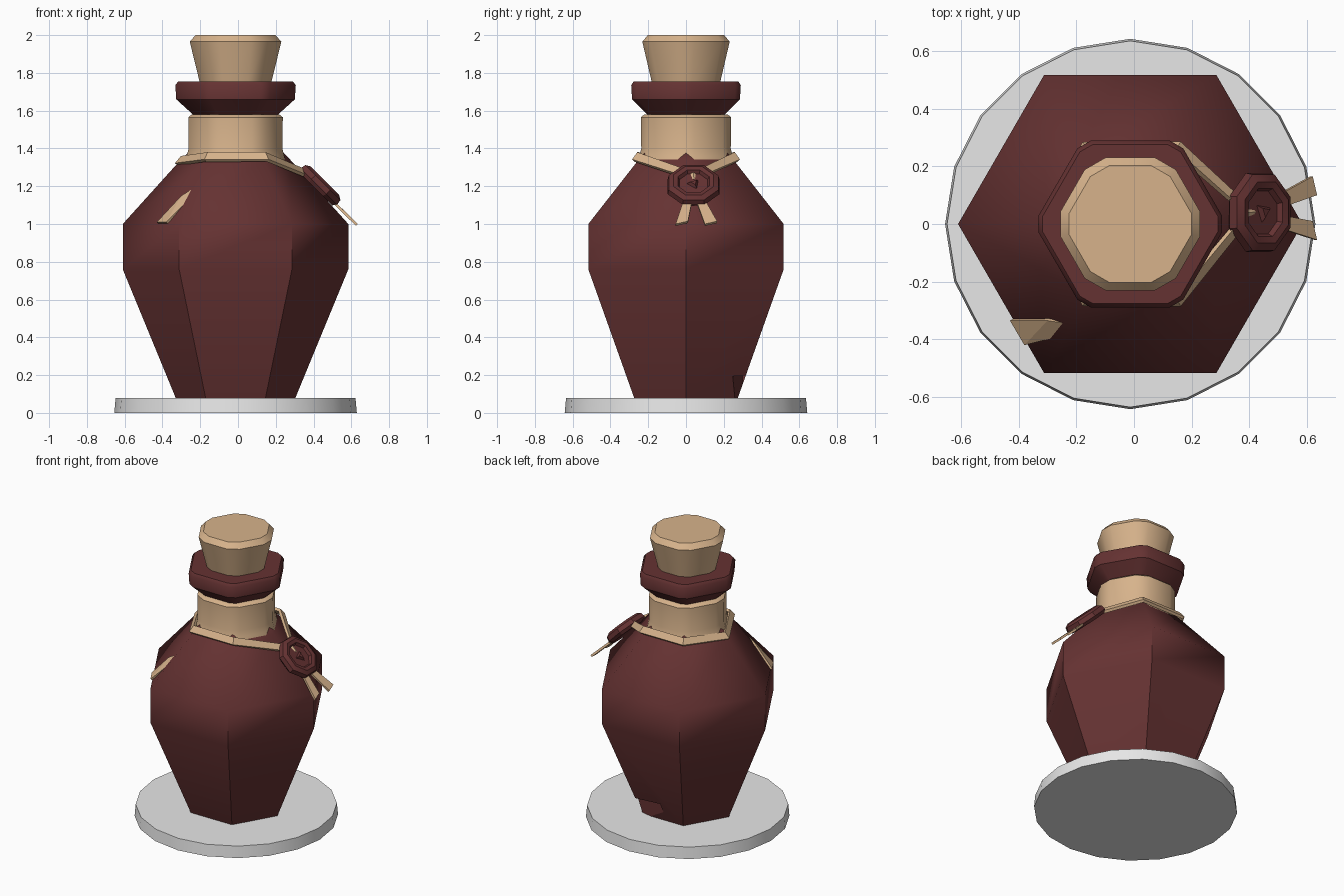
import bpy, bmesh, math
from mathutils import Vector, Matrix

cube = bpy.data.objects.get("Cube")
if cube:
    bpy.data.objects.remove(cube)


def material(name, rgb):
    m = bpy.data.materials.new(name)
    m.use_nodes = True
    m.diffuse_color = (*rgb, 1)
    m.node_tree.nodes["Principled BSDF"].inputs["Base Color"].default_value = (*rgb, 1)
    return m


RED = material("dark red", (0.13, 0.032, 0.032))
TAN = material("tan", (0.68, 0.45, 0.26))
GREY = material("light grey", (0.8, 0.8, 0.8))
CX = -0.013


def finish(name, bm, mat, angle=30):
    bmesh.ops.recalc_face_normals(bm, faces=bm.faces)
    mesh = bpy.data.meshes.new(name)
    bm.to_mesh(mesh)
    bm.free()
    mesh.materials.append(mat)
    ob = bpy.data.objects.new(name, mesh)
    bpy.context.collection.objects.link(ob)
    bpy.ops.object.select_all(action='DESELECT')
    ob.select_set(True)
    bpy.context.view_layer.objects.active = ob
    if angle:
        bpy.ops.object.shade_smooth_by_angle(angle=math.radians(angle))
    return ob


def angles(sides, cut):
    """Corner directions of a polygon, each corner optionally cut in two."""
    offsets = (-cut, cut) if cut else (0,)
    return [math.radians(360 / sides * k + o) for k in range(sides) for o in offsets]


def loft(name, profile, mat, sides=6, cut=0, angle=30, place=None):
    """Stack polygon rings given as (radius, height) and cap both ends."""
    bm = bmesh.new()
    dirs = angles(sides, cut)
    rings = [[bm.verts.new((r * math.cos(a), r * math.sin(a), z)) for a in dirs]
             for r, z in profile]
    for low, high in zip(rings, rings[1:]):
        for i in range(len(dirs)):
            j = (i + 1) % len(dirs)
            bm.faces.new((low[i], low[j], high[j], high[i]))
    bm.faces.new(rings[0])
    bm.faces.new(rings[-1])
    bm.transform(place or Matrix.Translation((CX, 0, 0)))
    return finish(name, bm, mat, angle)


def ribbon(name, pairs, mat, closed=False, thickness=0.014):
    """Flat strip through pairs of edge points."""
    bm = bmesh.new()
    rows = [[bm.verts.new(p) for p in pair] for pair in pairs]
    following = rows[1:] + rows[:1] if closed else rows[1:]
    for a, b in zip(rows, following):
        bm.faces.new((a[0], b[0], b[1], a[1]))
    ob = finish(name, bm, mat, 0)
    solid = ob.modifiers.new("thickness", 'SOLIDIFY')
    solid.thickness = thickness
    solid.offset = 0
    return ob


# Round stand
loft("stand", [(0.642, 0), (0.635, 0.08)], GREY, sides=20)

# Six-sided bottle body
body = loft("bottle_body", [(0.315, 0.075), (0.597, 0.76), (0.597, 1.0),
                            (0.29, 1.34), (0.25, 1.38)], RED, angle=50)

# Chipped foot at one rear corner
bm = bmesh.new()
bmesh.ops.create_cube(bm, size=1)
bm.transform(Matrix.Rotation(math.radians(78), 4, 'Z')
             @ Matrix.Translation((0.385, -0.06, 0.10))
             @ Matrix.Rotation(math.radians(4), 4, 'X')
             @ Matrix.Diagonal((0.2, 0.32, 0.2, 1)))
cutter = finish("chip_cutter", bm, RED, 0)
cutter.hide_render = True
cutter.hide_viewport = True
chip = body.modifiers.new("chip", 'BOOLEAN')
chip.object = cutter
chip.operation = 'DIFFERENCE'
chip.solver = 'EXACT'

# Neck wrap, lip and stopper
loft("neck_wrap", [(0.272, 1.32), (0.262, 1.36), (0.252, 1.40), (0.254, 1.565), (0.235, 1.58)],
     TAN, cut=10, angle=45)
loft("bottle_lip", [(0.21, 1.565), (0.315, 1.66), (0.32, 1.735), (0.305, 1.755)],
     RED, cut=5, angle=40)
loft("cork", [(0.19, 1.74), (0.246, 1.965), (0.215, 2.0)], TAN, cut=10, angle=45)

# Cord around the shoulder, dipping to the seal
path = [(0.40, 0.04, 1.25), (0.15, 0.265, 1.355), (-0.165, 0.265, 1.355),
        (-0.31, 0, 1.335), (-0.165, -0.265, 1.355), (0.15, -0.265, 1.355)]
pairs = []
for p in map(Vector, path):
    lean = Vector((p.x, p.y, 0)).normalized() * -0.016 + Vector((0, 0, 0.019))
    pairs.append((p - lean, p + lean))
ribbon("neck_cord", pairs, TAN, closed=True, thickness=0.02)

# Two cord tails below the seal
for name, y0, y1 in (("cord_tail_front", 0.02, -0.02), ("cord_tail_back", 0.06, 0.135)):
    ribbon(name, [((0.46, y0 - 0.02, 1.16), (0.46, y0 + 0.02, 1.16)),
                  ((0.63, y1 - 0.035, 0.995), (0.615, y1 + 0.03, 1.01))], TAN)

# Wax seal with raised rim and small central ridge
seal_frame = (Matrix.Translation((0.435, 0.04, 1.205))
              @ Matrix.Rotation(math.radians(45), 4, 'Y')
              @ Matrix.Rotation(math.radians(22.5), 4, 'Z'))
loft("wax_seal", [(0.13, -0.03), (0.148, -0.01), (0.142, 0.02), (0.115, 0.035),
                  (0.09, 0.03), (0.08, 0.012)], RED, sides=8, angle=25, place=seal_frame)
loft("seal_ridge", [(0.045, 0.005), (0.02, 0.028)], RED, sides=3, angle=0,
     place=seal_frame @ Matrix.Translation((0.005, 0, 0)))

# Torn scrap lifting off the shoulder
bm = bmesh.new()
outline = [(-0.43, -0.335, 1.01), (-0.38, -0.42, 1.01), (-0.28, -0.395, 1.11),
           (-0.235, -0.345, 1.19), (-0.30, -0.335, 1.15)]
bm.faces.new([bm.verts.new(p) for p in outline])
bmesh.ops.triangulate(bm, faces=bm.faces)
scrap = finish("torn_scrap", bm, TAN, 0)
scrap.modifiers.new("thickness", 'SOLIDIFY').thickness = 0.012
